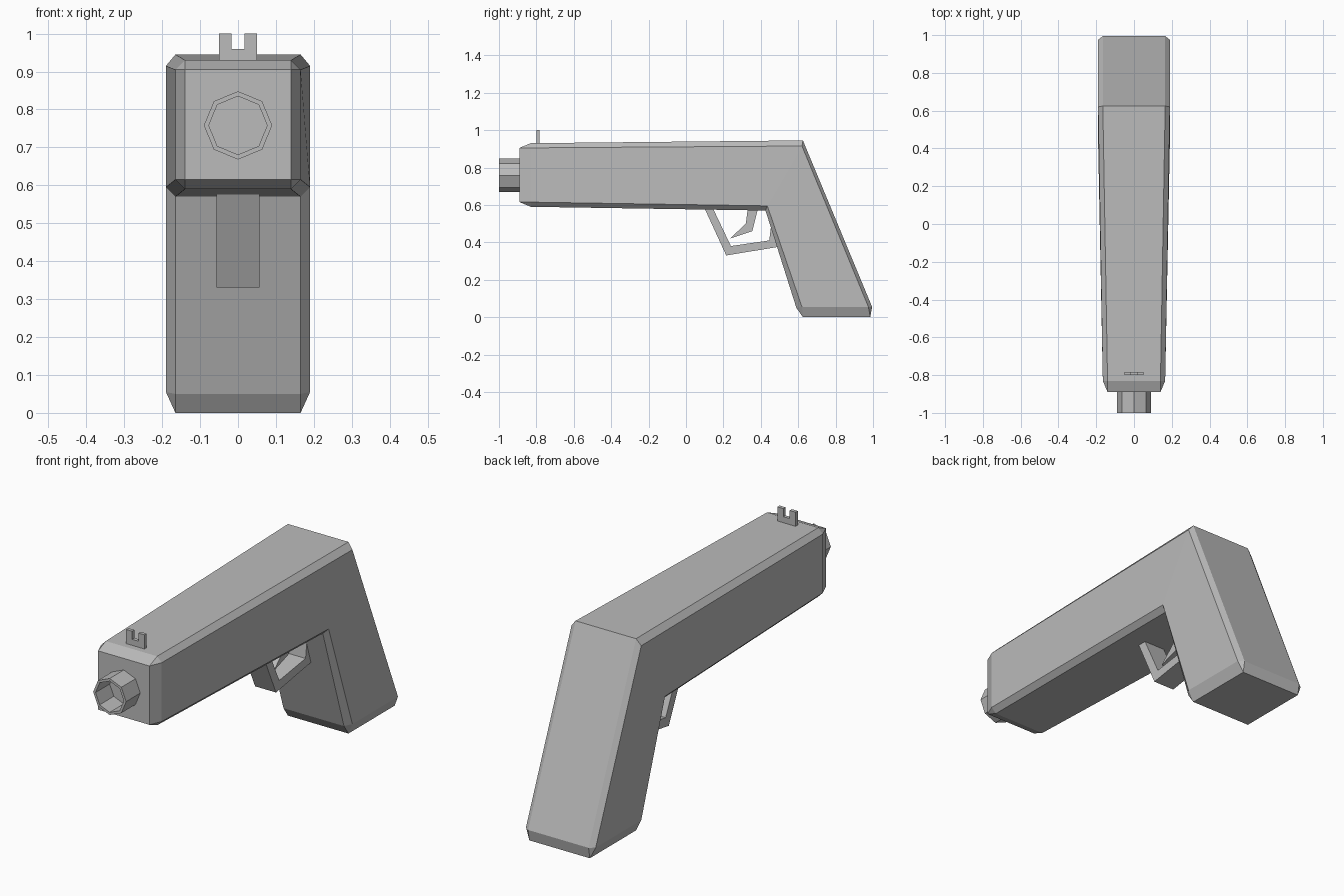
import bpy, bmesh
from math import cos, sin, tau

if "Cube" in bpy.data.objects:
    bpy.data.objects.remove(bpy.data.objects["Cube"], do_unlink=True)

GREY = (0.5, 0.5, 0.5, 1)
mat = bpy.data.materials.new("plain grey")
mat.use_nodes = True
mat.diffuse_color = GREY
mat.node_tree.nodes["Principled BSDF"].inputs["Base Color"].default_value = GREY


def finish(bm, name):
    bmesh.ops.remove_doubles(bm, verts=bm.verts, dist=0.0005)
    bmesh.ops.recalc_face_normals(bm, faces=bm.faces)
    mesh = bpy.data.meshes.new(name)
    bm.to_mesh(mesh)
    bm.free()
    mesh.materials.append(mat)
    obj = bpy.data.objects.new(name, mesh)
    bpy.context.collection.objects.link(obj)
    return obj


def loft(bm, rings, closed=False):
    """Bridge rings of points with quads; cap the ends unless closed."""
    loops = [[bm.verts.new(p) for p in ring] for ring in rings]
    n = len(loops[0])
    pairs = list(zip(loops, loops[1:]))
    if closed:
        pairs.append((loops[-1], loops[0]))
    for a, b in pairs:
        for i in range(n):
            j = (i + 1) % n
            bm.faces.new((a[i], a[j], b[j], b[i]))
    if not closed:
        bm.faces.new(loops[0])
        bm.faces.new(loops[-1])


def prism(name, profile, half_width):
    """Extrude a side profile of (y, z) points across x."""
    bm = bmesh.new()
    loft(bm, [[(x, y, z) for y, z in profile] for x in (-half_width, half_width)])
    return finish(bm, name)


def section(outer_x, inner_x, top, upper, lower, bottom):
    """Chamfered cross-section, mirrored left to right."""
    half = [(inner_x, *top), (outer_x, *upper), (outer_x, *lower), (inner_x, *bottom)]
    return half + [(-x, y, z) for x, y, z in reversed(half)]


# Body: slide and grip as one bent, chamfered form
bm = bmesh.new()
loft(bm, [
    section(0.14, 0.14, (-0.89, 0.905), (-0.89, 0.905), (-0.89, 0.615), (-0.89, 0.615)),
    section(0.165, 0.14, (-0.83, 0.93), (-0.83, 0.905), (-0.83, 0.615), (-0.83, 0.59)),
    section(0.19, 0.165, (0.625, 0.945), (0.62, 0.915), (0.435, 0.595), (0.425, 0.57)),
    section(0.19, 0.165, (0.995, 0.055), (0.975, 0.055), (0.62, 0.055), (0.59, 0.05)),
    section(0.165, 0.165, (0.985, 0), (0.985, 0), (0.625, 0), (0.625, 0)),
])
finish(bm, "body")

# Muzzle: hollow eight-sided tube
bm = bmesh.new()
loft(bm, [[(r * sin(i * tau / 8), y, 0.758 + r * cos(i * tau / 8)) for i in range(8)]
          for r, y in ((0.09, -0.88), (0.09, -1), (0.077, -1), (0.077, -0.88))], closed=True)
finish(bm, "muzzle")

# Trigger guard and trigger
prism("trigger_guard", [(0.1, 0.58), (0.215, 0.33), (0.49, 0.375), (0.47, 0.49),
                        (0.455, 0.49), (0.445, 0.41), (0.24, 0.38), (0.145, 0.58)], 0.057)
prism("trigger", [(0.33, 0.58), (0.32, 0.5), (0.235, 0.42), (0.355, 0.46), (0.385, 0.58)], 0.03)

# Sight: notched plate
notched = [(-0.05, 0.92), (0.05, 0.92), (0.05, 1), (0.017, 1),
           (0.017, 0.96), (-0.017, 0.96), (-0.017, 1), (-0.05, 1)]
bm = bmesh.new()
loft(bm, [[(x, y, z) for x, z in notched] for y in (-0.8, -0.783)])
finish(bm, "sight")
